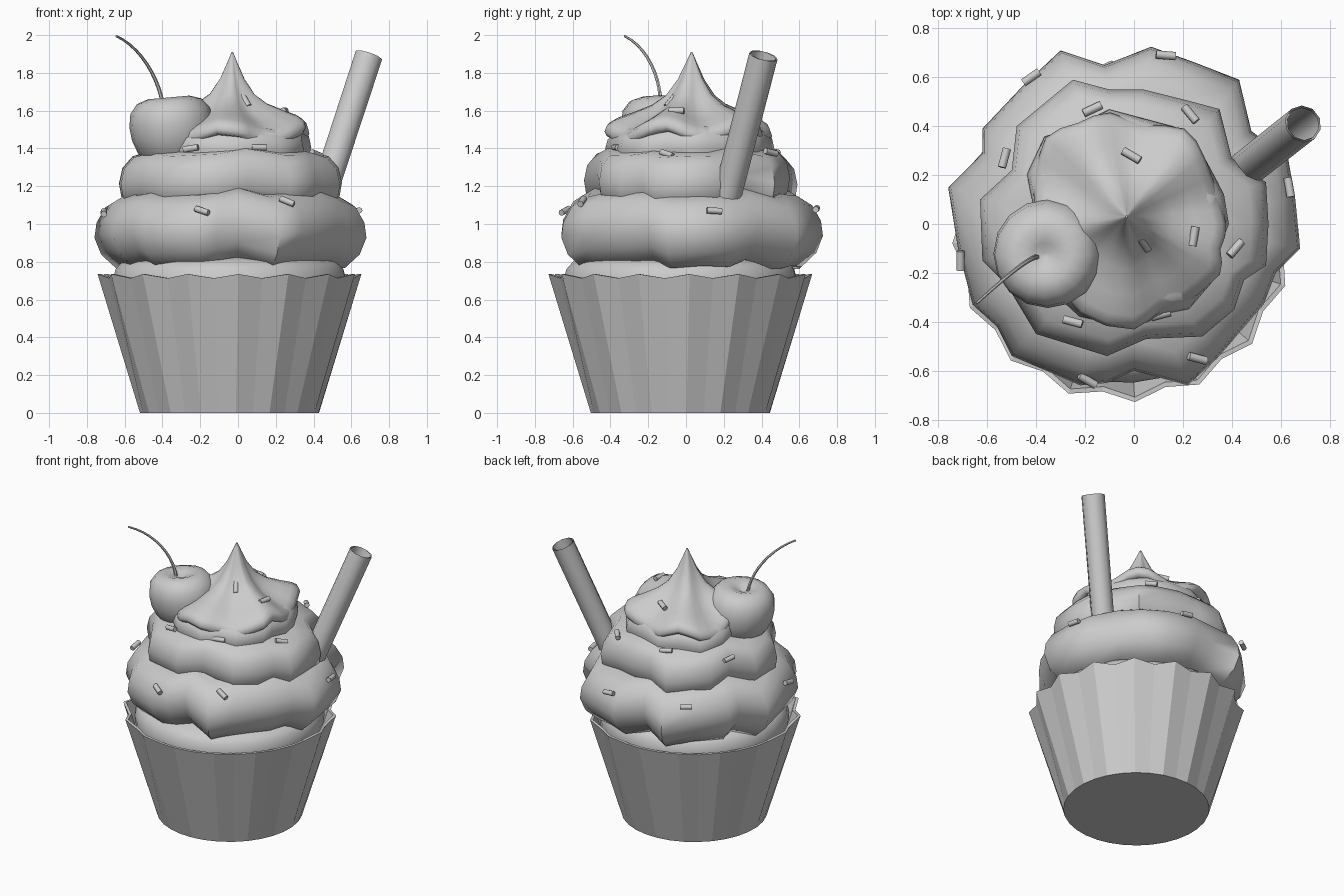
import bpy, bmesh, math
from mathutils import Vector

if "Cube" in bpy.data.objects:
    bpy.data.objects.remove(bpy.data.objects["Cube"])


def finish(name, bm, angle=40):
    bmesh.ops.recalc_face_normals(bm, faces=bm.faces)
    me = bpy.data.meshes.new(name)
    bm.to_mesh(me)
    bm.free()
    ob = bpy.data.objects.new(name, me)
    bpy.context.collection.objects.link(ob)
    bpy.ops.object.select_all(action='DESELECT')
    ob.select_set(True)
    bpy.context.view_layer.objects.active = ob
    bpy.ops.object.shade_smooth_by_angle(angle=math.radians(angle))
    return ob


def loft(name, rings, cap_start=True, cap_end=True, angle=40):
    """Skin a list of equally long point rings."""
    bm = bmesh.new()
    vs = [[bm.verts.new(p) for p in r] for r in rings]
    n = len(rings[0])
    for a, b in zip(vs, vs[1:]):
        for i in range(n):
            j = (i + 1) % n
            bm.faces.new((a[i], a[j], b[j], b[i]))
    if cap_start:
        bm.faces.new(vs[0])
    if cap_end:
        bm.faces.new(vs[-1])
    return finish(name, bm, angle)


def piped(name, outline, profile, centre, sag=0.6, grow=1.0, lobes=0, wave=0.0, angle=55):
    """Frosting layer: outline scaled along a (scale, z) profile; bulges sag."""
    c = Vector(centre)
    offs = [(Vector(p) - c) * grow for p in outline]
    if lobes:  # finer outline for the wavy cap
        offs = [q for a, b in zip(offs, offs[1:] + offs[:1]) for q in (a, (a + b) * 0.507)]
    mean = sum(o.length for o in offs) / len(offs)
    rings = []
    for s, z in profile:
        ring = []
        for o in offs:
            w = math.cos(lobes * math.atan2(o.y, o.x) + 2.1) if lobes else 0
            dz = -sag * (o.length - mean) * s + wave * w * min(1, 2 * s) * s ** 0.5
            k = s * (1 + 1.2 * wave * w)
            ring.append((c.x + o.x * k, c.y + o.y * k, z + dz))
        rings.append(ring)
    return loft(name, rings, angle=angle)


# Pleated paper cup: round foot, zigzag rim, thin inner wall
CX, CY = -0.045, -0.03


def cup_ring(r, z, pleat, dip=0.0):
    pts = []
    for i in range(32):
        a = math.radians(-86 + 11.25 * i)
        rr = r - (pleat if i % 2 else 0)
        pts.append((CX + rr * math.cos(a), CY + rr * math.sin(a), z - (dip if i % 2 else 0)))
    return pts


loft("paper_cup", [cup_ring(0.475, 0, 0), cup_ring(0.70, 0.735, 0.04, 0.022),
                   cup_ring(0.68, 0.735, 0.04, 0.022), cup_ring(0.62, 0.55, 0.03)],
     cap_end=False, angle=5)

# Cake dome inside the cup
dome = [(0.60, 0.56), (0.62, 0.70), (0.605, 0.76), (0.57, 0.80), (0.45, 0.83)]
loft("cake", [cup_ring(r, z, 0) for r, z in dome])

# Frosting layers
low = [(0.68, -0.1), (0.66, 0.1), (0.63, 0.27), (0.48, 0.38), (0.43, 0.59), (0.25, 0.66),
       (0.07, 0.725), (-0.12, 0.65), (-0.3, 0.71), (-0.45, 0.57), (-0.62, 0.39), (-0.62, 0.29),
       (-0.76, 0.15), (-0.72, -0.1), (-0.66, -0.33), (-0.56, -0.42), (-0.5, -0.54),
       (-0.22, -0.66), (-0.11, -0.65), (0.0, -0.6), (0.22, -0.66), (0.34, -0.55),
       (0.53, -0.33), (0.58, -0.2)]
piped("frosting_bottom", low, [(0.5, 0.78), (0.84, 0.785), (0.95, 0.86), (1, 0.95), (0.985, 1.03),
      (0.92, 1.11), (0.8, 1.16), (0.55, 1.18)], (-0.04, 0.02))
mid = [(0.54, -0.17), (0.55, 0.0), (0.54, 0.17), (0.40, 0.27), (0.35, 0.47), (0.2, 0.51),
       (0.04, 0.55), (-0.1, 0.55), (-0.25, 0.59), (-0.48, 0.4), (-0.5, 0.22), (-0.63, 0.1),
       (-0.62, -0.15), (-0.52, -0.25), (-0.4, -0.45), (-0.11, -0.54), (0.05, -0.47),
       (0.28, -0.46), (0.41, -0.35), (0.45, -0.23)]
piped("frosting_middle", mid, [(0.6, 1.08), (0.9, 1.1), (0.98, 1.16), (1, 1.23), (0.97, 1.31),
      (0.88, 1.37), (0.6, 1.40)], (-0.04, 0.02), sag=0.5)
top = [(0.38, 0.0), (0.36, 0.12), (0.28, 0.27), (0.2, 0.38), (0.05, 0.42), (-0.1, 0.46),
       (-0.22, 0.4), (-0.36, 0.35), (-0.43, 0.2), (-0.4, 0.05), (-0.42, -0.1), (-0.35, -0.25),
       (-0.22, -0.37), (0.0, -0.42), (0.12, -0.36), (0.22, -0.34), (0.34, -0.2), (0.34, -0.1)]
piped("frosting_upper", top, [(0.7, 1.3), (0.93, 1.32), (1, 1.4), (0.97, 1.46), (0.85, 1.51)],
      (-0.03, 0.03), grow=1.02, sag=0.4)
piped("frosting_peak", top, [(0.7, 1.46), (0.9, 1.45), (0.97, 1.455), (1, 1.48), (0.97, 1.515),
      (0.88, 1.54), (0.7, 1.57), (0.47, 1.615), (0.3, 1.675), (0.16, 1.765), (0.07, 1.85),
      (0.01, 1.91)], (-0.03, 0.03), sag=0.4, lobes=5, wave=0.033)

# Cherry with a dimple around the stem
profile = [(0.04, 1.29), (0.13, 1.32), (0.19, 1.39), (0.215, 1.46), (0.222, 1.53), (0.21, 1.60),
           (0.17, 1.65), (0.11, 1.67), (0.05, 1.65), (0.01, 1.63)]
loft("cherry", [[(-0.35 - 0.1 * (z - 1.5) + r * math.cos(math.tau * i / 16),
                  -0.12 - 0.05 * (z - 1.5) + r * math.sin(math.tau * i / 16),
                  z + 0.09 * r * math.cos(math.tau * i / 16)) for i in range(16)]
                for r, z in profile], angle=80)


def tube(name, pts, radii, sides, caps=True, angle=50):
    pts = [Vector(p) for p in pts]
    rings = []
    for k, p in enumerate(pts):
        d = pts[min(k + 1, len(pts) - 1)] - pts[max(k - 1, 0)]
        q = d.to_track_quat('Z', 'Y')
        rings.append([p + q @ Vector((radii[k] * math.cos(math.tau * i / sides),
                                      radii[k] * math.sin(math.tau * i / sides), 0))
                      for i in range(sides)])
    return loft(name, rings, caps, caps, angle)


# Stem: cubic arc leaning away from the peak
ctrl = [Vector(p) for p in [(-0.395, -0.135, 1.62), (-0.42, -0.13, 1.78),
                            (-0.52, -0.21, 1.94), (-0.645, -0.325, 1.995)]]
stem = []
for i in range(11):
    u = i / 10
    stem.append(ctrl[0] * (1 - u) ** 3 + ctrl[1] * 3 * u * (1 - u) ** 2
                + ctrl[2] * 3 * u * u * (1 - u) + ctrl[3] * u ** 3)
tube("cherry_stem", stem, [0.011 - 0.0005 * i for i in range(11)], 6)

# Hollow wafer straw
b, t = Vector((0.40, 0.18, 1.0)), Vector((0.692, 0.41, 1.89))
tube("straw", [b, t], [0.075, 0.077], 10, caps=False)
tube("straw_inside", [b.lerp(t, 0.3), t], [0.066, 0.069], 10, caps=False)

# Sprinkles: x, y, z, heading and downhill tilt
sprinkles = [(-0.42, 0.60, 1.09, 35, 1), (0.13, 0.69, 1.08, -5, 1), (-0.17, 0.47, 1.38, 25, 0.5),
             (0.23, 0.45, 1.38, -50, 0.5), (-0.53, 0.27, 1.34, 75, 0.5), (-0.01, 0.28, 1.59, -30, 0.3),
             (0.635, 0.15, 1.07, -80, 1), (0.04, -0.08, 1.65, -55, 1), (0.245, -0.05, 1.6, 80, 0.3),
             (0.415, -0.10, 1.37, 50, 0.6), (-0.71, -0.15, 1.06, 90, 1), (-0.25, -0.40, 1.40, -15, 0.5),
             (0.11, -0.37, 1.405, 15, 0.5), (0.26, -0.55, 1.12, -15, 0.6), (-0.19, -0.64, 1.07, -30, 1.2)]
for k, (x, y, z, h, tilt) in enumerate(sprinkles):
    p, a = Vector((x, y, z)), math.radians(h)
    d = Vector((math.cos(a), math.sin(a), 0))
    d.z = -tilt * d.dot(Vector((x, y, 0)).normalized())
    d = d.normalized() * 0.04
    tube(f"sprinkle_{k + 1}", [p - d, p + d], [0.017, 0.017], 8)
